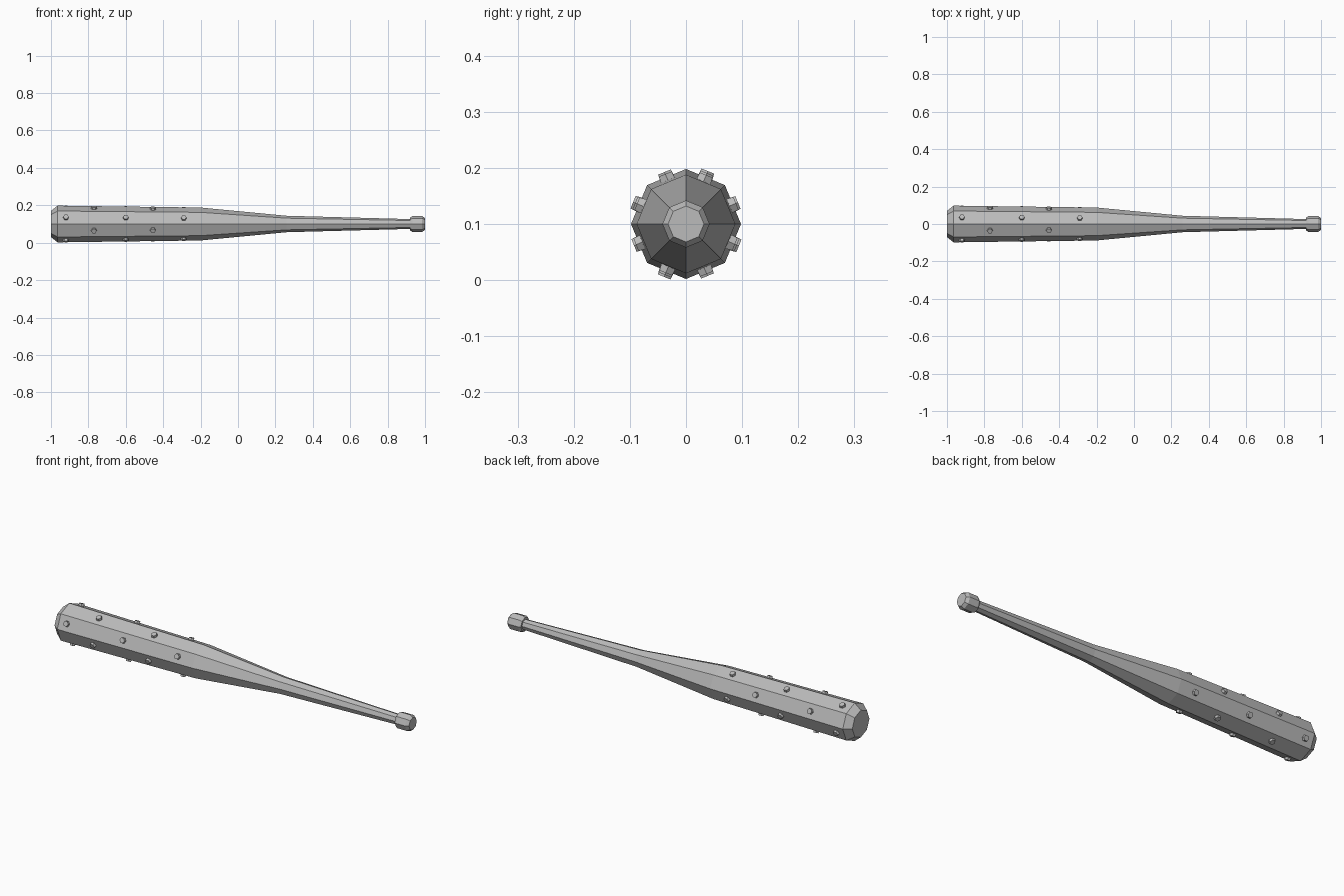
import bpy
import bmesh
from math import cos, sin, pi
from mathutils import Matrix, Vector

old = bpy.data.objects.get("Cube")
if old:
    bpy.data.objects.remove(old, do_unlink=True)

SIDES = 8
AXIS_Z = 0.1

grey = bpy.data.materials.new("grey")
grey.use_nodes = True
colour = (0.5, 0.5, 0.5, 1)
grey.diffuse_color = colour
grey.node_tree.nodes["Principled BSDF"].inputs["Base Color"].default_value = colour


def add_object(name, bm):
    bmesh.ops.recalc_face_normals(bm, faces=bm.faces)
    mesh = bpy.data.meshes.new(name)
    bm.to_mesh(mesh)
    bm.free()
    mesh.materials.append(grey)
    obj = bpy.data.objects.new(name, mesh)
    bpy.context.collection.objects.link(obj)
    return obj


def lathe_x(name, profile):
    """Octagonal solid along x from (x, radius) pairs, closed at both ends."""
    bm = bmesh.new()
    rings = []
    for x, r in profile:
        angles = [2 * pi * i / SIDES for i in range(SIDES)]
        rings.append([bm.verts.new((x, r * cos(a), AXIS_Z + r * sin(a))) for a in angles])
    for a, b in zip(rings, rings[1:]):
        for i in range(SIDES):
            j = (i + 1) % SIDES
            bm.faces.new((a[i], a[j], b[j], b[i]))
    bm.faces.new(rings[0])
    bm.faces.new(rings[-1])
    return add_object(name, bm)


# Tapered bat body with a chamfered tip
body = [(-1, 0.07), (-0.965, 0.098), (-0.2, 0.088), (0.26, 0.044), (0.93, 0.026)]
lathe_x("bat_body", body)

# Knob at the end of the handle
lathe_x("handle_knob", [(0.92, 0.035), (0.932, 0.042), (0.985, 0.042), (1, 0.032)])


def face_distance(x):
    """Distance from the axis to the middle of a flat side of the barrel."""
    (x0, r0), (x1, r1) = body[1], body[2]
    return (r0 + (r1 - r0) * (x - x0) / (x1 - x0)) * cos(pi / SIDES)


# Hexagonal studs, staggered on alternate sides of the barrel
bm = bmesh.new()
for side in range(SIDES):
    angle = (side + 0.5) * 2 * pi / SIDES
    out = Vector((0, cos(angle), sin(angle)))
    turn = out.to_track_quat('Z', 'X').to_matrix().to_4x4()
    for x in ((-0.77, -0.455) if side % 2 == 0 else (-0.92, -0.6, -0.29)):
        centre = Vector((x, 0, AXIS_Z)) + out * (face_distance(x) + 0.004)
        bmesh.ops.create_cone(bm, cap_ends=True, segments=6, radius1=0.016, radius2=0.014,
                              depth=0.016, matrix=Matrix.Translation(centre) @ turn)
add_object("studs", bm)
